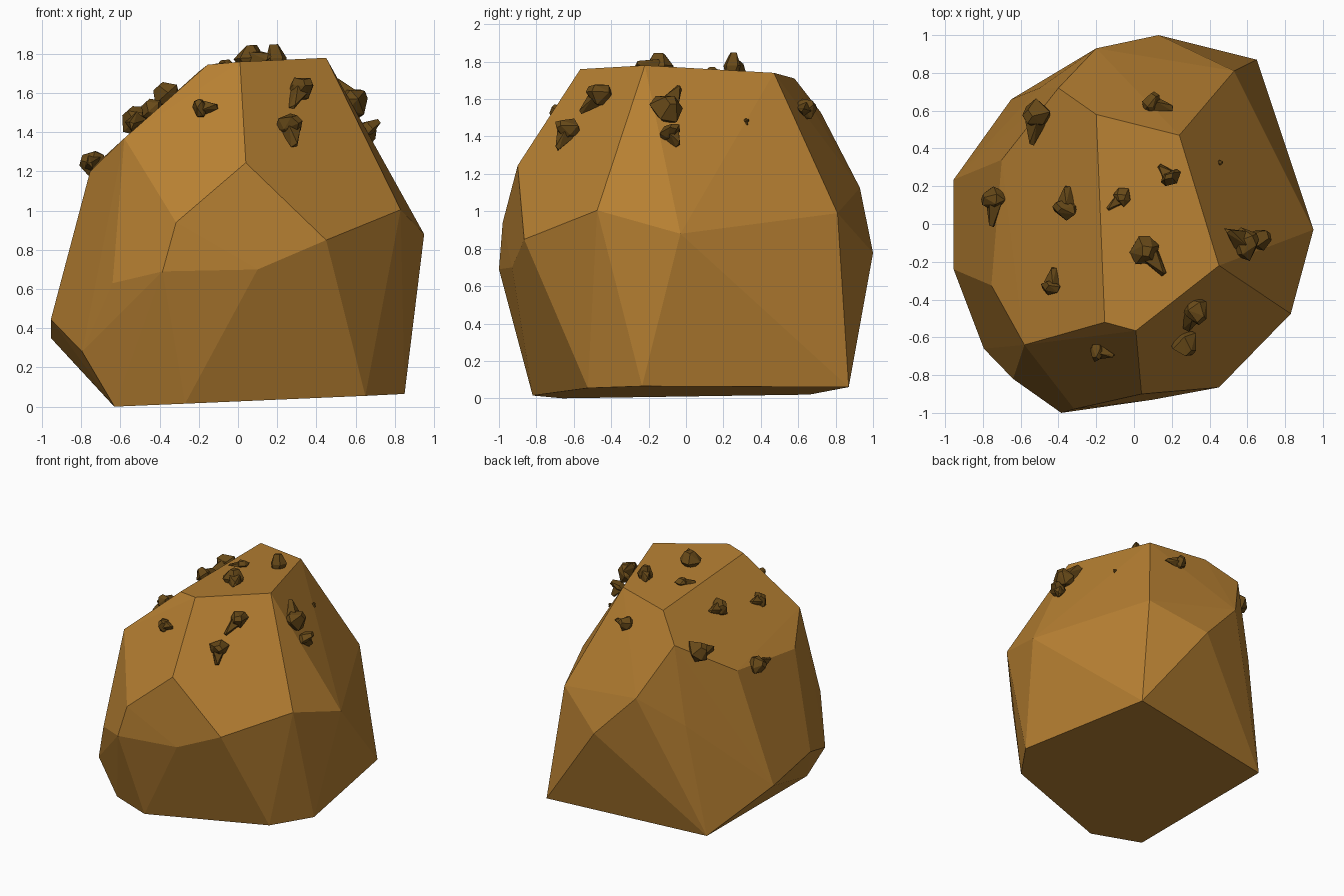
import bpy, bmesh, math, random
from mathutils import Vector
from mathutils.bvhtree import BVHTree

if "Cube" in bpy.data.objects:
    bpy.data.objects.remove(bpy.data.objects["Cube"])

random.seed(4)


def material(name, rgb):
    m = bpy.data.materials.new(name)
    m.diffuse_color = (*rgb, 1)
    m.use_nodes = True
    m.node_tree.nodes["Principled BSDF"].inputs["Base Color"].default_value = m.diffuse_color
    return m


ochre = material("ochre rock", (0.47, 0.215, 0.032))
dark = material("dark brown stone", (0.135, 0.066, 0.009))


def hull(name, points, mat, flatten=0):
    """Flat-faced convex object around a few points."""
    bm = bmesh.new()
    for p in points:
        bm.verts.new(p)
    res = bmesh.ops.convex_hull(bm, input=bm.verts[:])
    loose = {g for g in res["geom_interior"] + res["geom_unused"]
             if isinstance(g, bmesh.types.BMVert)}
    bmesh.ops.delete(bm, geom=list(loose), context="VERTS")
    if flatten:
        bmesh.ops.dissolve_limit(bm, angle_limit=flatten, verts=bm.verts[:], edges=bm.edges[:])
    bmesh.ops.recalc_face_normals(bm, faces=bm.faces[:])
    tree = BVHTree.FromBMesh(bm)
    me = bpy.data.meshes.new(name)
    bm.to_mesh(me)
    bm.free()
    me.materials.append(mat)
    ob = bpy.data.objects.new(name, me)
    bpy.context.collection.objects.link(ob)
    return tree


# Boulder corners: base, waist, shoulder, crown
base = [(-.63, -.66, 0), (-.27, -.82, .015), (.65, -.525, .055),
        (.85, -.235, .065), (.65, .87, .06), (-.65, .66, .02)]
waist = [(-.955, -.24, .445), (-.955, .235, .35), (-.795, -.66, .28),
         (-.64, -.82, .63), (-.385, -1, .69), (-.316, -.98, .94),
         (.1, -.93, .70), (.45, -.865, .85), (.83, -.475, 1.005),
         (.95, -.03, .88), (.53, .81, .99), (.13, 1, .777), (-.5, .72, .9)]
shoulder = [(.04, -.9, 1.245), (-.58, -.64, 1.37), (-.755, -.325, 1.2),
            (-.7, .34, 1.26), (-.4, .72, 1.53), (-.2, .93, 1.125)]
crown = [(-.155, -.52, 1.745), (.01, -.565, 1.76), (.45, -.22, 1.78),
         (.24, .47, 1.74), (-.2, .58, 1.71)]
surface = hull("boulder", base + waist + shoulder + crown, ochre, math.radians(1.5))


def nugget(i, pos, tail, length, width, height):
    """Jagged chip on the surface: lumpy body plus a tapered tail."""
    p, n, _, _ = surface.find_nearest(Vector(pos))
    t = Vector(tail)
    t = (t - n * t.dot(n)).normalized()
    s = n.cross(t)

    def at(a, b, c):
        return p + t * a * length + s * b * width + n * c * height

    def ring(radius, c, count, shift):
        pts = []
        for k in range(count):
            a = math.tau * (k + random.uniform(-.25, .25)) / count
            r = radius * random.uniform(.8, 1.1)
            pts.append(at(shift + r * .32 * math.cos(a), r * .5 * math.sin(a), c))
        return pts

    body = ring(.7, -.25, 5, -.15) + ring(1, .3, 6, -.17) + ring(.45, .95, 4, -.12)
    hull(f"nugget_{i}_body", body, dark)
    spike = [at(-.1, .3, -.1), at(-.1, -.3, -.1), at(0, .22, .6), at(0, -.22, .6),
             at(.5, .07, .25), at(.5, -.1, .1), at(.47, 0, .45)]
    hull(f"nugget_{i}_spike", spike, dark)


# Nuggets: position, tail direction, length, width, height
nuggets = [
    ((-.51, .54, 1.44), (-.1, -1, -.2), .25, .19, .10),
    ((-.74, .10, 1.24), (-.2, -1, 0), .23, .15, .09),
    ((-.37, .11, 1.60), (0, 1, .1), .18, .15, .09),
    ((-.43, -.31, 1.51), (.2, 1, 0), .16, .14, .07),
    ((-.08, .13, 1.77), (-.7, -.6, 0), .16, .11, .04),
    ((.12, .64, 1.55), (1, -.1, 0), .18, .12, .08),
    ((.18, .26, 1.76), (-.5, .5, 0), .14, .13, .11),
    ((.09, -.17, 1.77), (.6, -.8, 0), .24, .18, .10),
    ((.55, -.09, 1.57), (0, .5, .9), .25, .19, .11),
    ((.64, -.08, 1.39), (0, .4, -1), .13, .13, .10),
    ((.31, -.48, 1.60), (-.7, 0, -1), .23, .14, .10),
    ((.27, -.64, 1.41), (-.1, 0, -1), .19, .16, .10),
    ((-.17, -.67, 1.52), (1, 0, 0), .14, .12, .07),
    ((.46, .325, 1.48), (0, 0, -1), .04, .03, .02),
]
for i, spec in enumerate(nuggets, 1):
    nugget(i, *spec)
